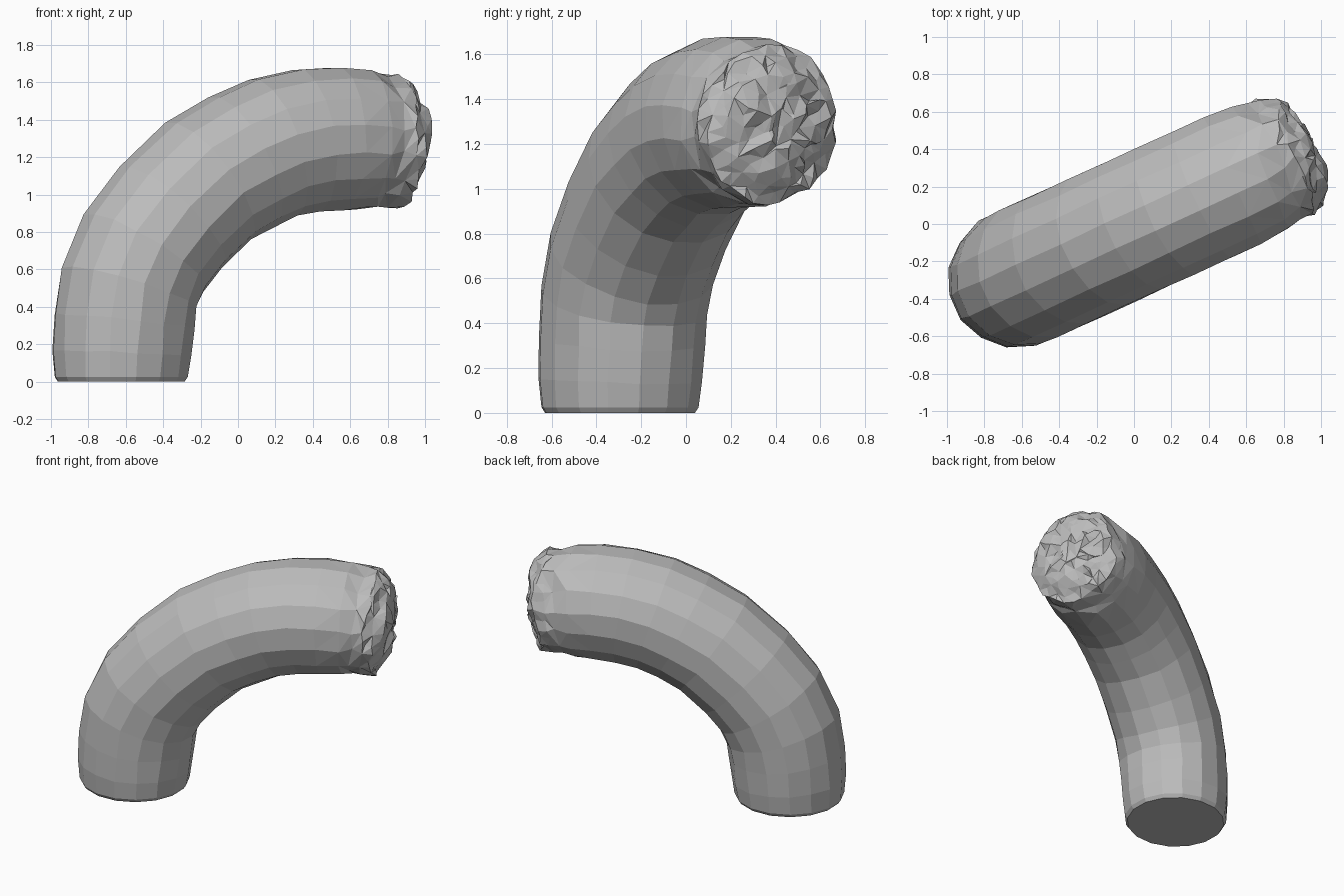
import bpy, bmesh, random
from math import cos, sin, pi, radians
from mathutils import Vector

cube = bpy.data.objects.get("Cube")
if cube:
    bpy.data.objects.remove(cube)
random.seed(4)

# Plane of the bend: turned from +x towards +y
TURN = radians(24.6)
ALONG = Vector((cos(TURN), sin(TURN), 0))
SIDE = Vector((-sin(TURN), cos(TURN), 0))
UP = Vector((0, 0, 1))
SIDES = 16

# Centre line stations: distance along, height, radius, roughness
BODY = [
    (-.69, 0, .345, 0), (-.69, .025, .362, 0), (-.685, .15, .377, .004),
    (-.675, .32, .382, .006), (-.645, .5, .385, .005), (-.56, .69, .387, .004),
    (-.4, .88, .388, .004), (-.18, 1.07, .388, .004), (.02, 1.175, .388, .004),
    (.2, 1.25, .388, .003), (.4, 1.29, .388, .003), (.58, 1.30, .388, .004),
    (.74, 1.295, .375, .008),
]
CAP = [
    (.82, 1.29, .355, .016), (.89, 1.28, .35, .02), (.95, 1.275, .325, .022),
    (1.0, 1.27, .26, .022), (1.03, 1.265, .17, .025), (1.045, 1.265, .08, .02),
]


def jitter(amount):
    return Vector([random.uniform(-amount, amount) for _ in range(3)])


def make_tube(name, stations, material):
    bm = bmesh.new()
    rings = []
    for i, (u, z, radius, rough) in enumerate(stations):
        before, after = stations[max(i - 1, 0)], stations[min(i + 1, len(stations) - 1)]
        tangent = (ALONG * (after[0] - before[0]) + UP * (after[1] - before[1])).normalized()
        if i < 2:
            tangent = UP
        outward = SIDE.cross(tangent).normalized()
        centre = ALONG * u + UP * z - SIDE * .008
        ring = []
        for k in range(SIDES):
            a = 2 * pi * (k + .5) / SIDES
            offset = SIDE * cos(a) * .975 + outward * sin(a)
            ring.append(bm.verts.new(centre + offset * radius + jitter(rough)))
        rings.append(ring)

    # Skin between the rings
    for low, high in zip(rings, rings[1:]):
        for k in range(SIDES):
            n = (k + 1) % SIDES
            bm.faces.new((low[k], low[n], high[n], high[k]))

    # Flat foot and blunt tip
    bm.faces.new(rings[0])
    bm.faces.new(rings[-1])

    # Uneven triangles on the rough end
    rough_edge = [f for f in bm.faces
                  if f.calc_center_median().dot(ALONG) > .62]
    bmesh.ops.triangulate(bm, faces=rough_edge)
    tip_edges = [e for e in bm.edges
                 if all(v.co.dot(ALONG) > .86 for v in e.verts) and e.calc_length() > .1]
    cut = bmesh.ops.subdivide_edges(bm, edges=tip_edges, cuts=1)
    for v in cut["geom_inner"]:
        if isinstance(v, bmesh.types.BMVert):
            v.co += jitter(.018)
    bmesh.ops.triangulate(bm, faces=[f for f in bm.faces
                                     if f.calc_center_median().dot(ALONG) > .62])
    bmesh.ops.recalc_face_normals(bm, faces=bm.faces)

    mesh = bpy.data.meshes.new(name)
    bm.to_mesh(mesh)
    bm.free()
    mesh.materials.append(material)
    obj = bpy.data.objects.new(name, mesh)
    bpy.context.scene.collection.objects.link(obj)
    return obj


# One plain grey
grey = bpy.data.materials.new("plain grey")
grey.use_nodes = True
colour = (.5, .5, .5, 1)
grey.diffuse_color = colour
grey.node_tree.nodes["Principled BSDF"].inputs["Base Color"].default_value = colour

make_tube("bent_tube", BODY + CAP, grey)
